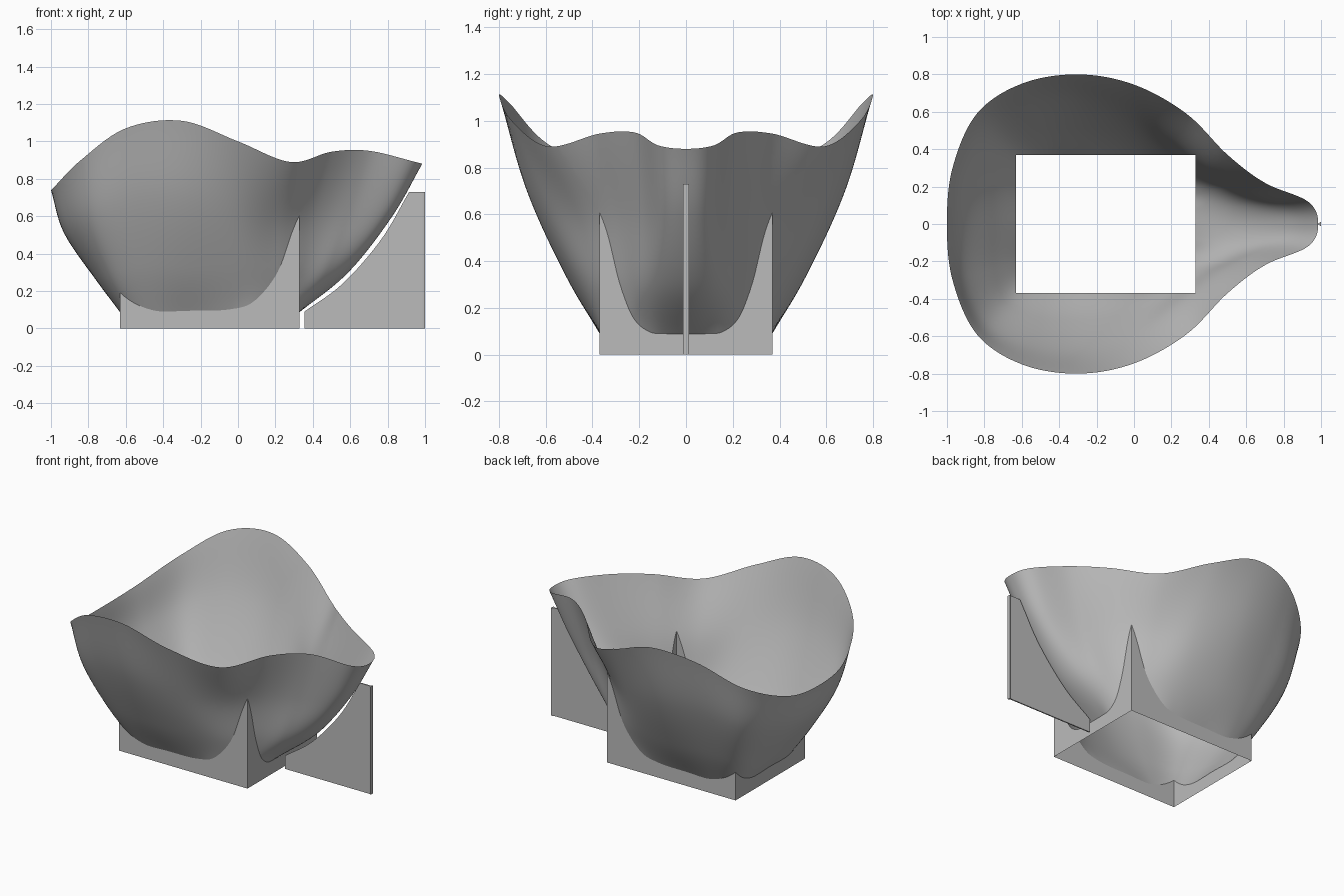
import bpy, bmesh
from mathutils import Vector

cube = bpy.data.objects.get("Cube")
if cube:
    bpy.data.objects.remove(cube, do_unlink=True)

grey = bpy.data.materials.new("plain grey")
grey.use_nodes = True
tone = (0.5, 0.5, 0.5, 1)
grey.diffuse_color = tone
grey.node_tree.nodes["Principled BSDF"].inputs["Base Color"].default_value = tone


def finish(name, bm, smooth=False):
    mesh = bpy.data.meshes.new(name)
    bm.normal_update()
    bm.to_mesh(mesh)
    bm.free()
    mesh.materials.append(grey)
    obj = bpy.data.objects.new(name, mesh)
    bpy.context.collection.objects.link(obj)
    if smooth:
        for poly in mesh.polygons:
            poly.use_smooth = True
    return obj


def spline(points, steps, closed):
    """Catmull-Rom curve through the points."""
    n = len(points)
    if closed:
        at = lambda i: points[i % n]
    else:
        ends = (2 * points[0] - points[1], 2 * points[-1] - points[-2])
        at = lambda i: ends[0] if i < 0 else ends[1] if i >= n else points[i]
    out = []
    for i in range(n if closed else n - 1):
        a, b, c, d = (at(i + k) for k in (-1, 0, 1, 2))
        for s in range(steps):
            t = s / steps
            out.append(0.5 * (2 * b + (c - a) * t + (2 * a - 5 * b + 4 * c - d) * t**2
                              + (3 * b - a - 3 * c + d) * t**3))
    return out if closed else out + [points[-1].copy()]


def contour(half):
    """Half outline from back to spout, mirrored across y and smoothed."""
    pts = [Vector(p) for p in half]
    pts += [Vector((p.x, -p.y, p.z)) for p in pts[-2:0:-1]]
    return spline(pts, 10, True)


# Bowl: four contours from the foot up to the wavy rim
foot = contour([(-.615, 0, .07), (-.615, .2, .07), (-.57, .31, .07), (-.45, .355, .07),
                (-.25, .355, .07), (-.05, .355, .07), (.1, .345, .08), (.26, .25, .08),
                (.315, .16, .08), (.32, .08, .08), (.32, 0, .08)])
lower = contour([(-.76, 0, .26), (-.75, .24, .27), (-.68, .42, .3), (-.5, .5, .34),
                 (-.26, .51, .33), (0, .47, .32), (.2, .37, .28), (.36, .26, .3),
                 (.47, .19, .3), (.56, .1, .3), (.59, 0, .3)])
upper = contour([(-.93, 0, .51), (-.9, .28, .53), (-.79, .53, .6), (-.56, .65, .7),
                 (-.28, .68, .7), (0, .6, .63), (.22, .45, .58), (.42, .29, .6),
                 (.59, .19, .6), (.78, .1, .6), (.825, 0, .6)])
rim = contour([(-1, 0, .74), (-.97, .3, .77), (-.84, .59, .9), (-.6, .75, 1.07),
               (-.3, .8, 1.11), (0, .745, 1), (.28, .59, .89), (.5, .37, .945),
               (.7, .22, .95), (.93, .12, .895), (.985, 0, .88)])

bm = bmesh.new()
columns = [[bm.verts.new(p) for p in spline(list(c), 10, False)]
           for c in zip(foot, lower, upper, rim)]
for i, right in enumerate(columns):
    left = columns[i - 1]
    for j in range(len(left) - 1):
        bm.faces.new((left[j], left[j + 1], right[j + 1], right[j]))

# Open the bowl over the rectangular base
x0, x1, y1 = -.63, .33, .37
for co, no in (((x0, 0, 0), (1, 0, 0)), ((x1, 0, 0), (1, 0, 0)),
               ((0, y1, 0), (0, 1, 0)), ((0, -y1, 0), (0, 1, 0))):
    bmesh.ops.bisect_plane(bm, geom=bm.verts[:] + bm.edges[:] + bm.faces[:],
                           dist=1e-5, plane_co=co, plane_no=no)


def inside(p, e=0.0):
    return x0 - e < p.x < x1 + e and abs(p.y) < y1 + e


bmesh.ops.delete(bm, geom=[f for f in bm.faces if inside(f.calc_center_median())],
                 context='FACES')

# Base walls: drop the opening's edge straight down to the ground
walls = bmesh.new()
for e in bm.edges:
    if e.is_boundary and all(inside(v.co, 1e-3) for v in e.verts):
        a, b = (v.co for v in e.verts)
        quad = (a, b, Vector((b.x, b.y, 0)), Vector((a.x, a.y, 0)))
        walls.faces.new([walls.verts.new(p) for p in quad])
bmesh.ops.remove_doubles(walls, verts=walls.verts[:], dist=1e-5)
bmesh.ops.recalc_face_normals(walls, faces=walls.faces[:])
finish("bowl", bm, True)
finish("base_walls", walls)


def prism(name, outline, offset):
    """Extrude a flat outline by the offset."""
    bm = bmesh.new()
    face = bm.faces.new([bm.verts.new(p) for p in outline])
    new = bmesh.ops.extrude_face_region(bm, geom=[face])["geom"]
    bmesh.ops.translate(bm, vec=offset,
                        verts=[v for v in new if isinstance(v, bmesh.types.BMVert)])
    bmesh.ops.recalc_face_normals(bm, faces=bm.faces[:])
    return finish(name, bm)


# Spout support: thin fin with a curved top and a wedge along its outer edge
slope = spline([Vector((x, -.004, z)) for x, z in
                ((.355, .09), (.56, .24), (.765, .475), (.915, .73))], 8, False)
fin = [Vector((.355, -.004, 0))] + slope + [Vector((.99, -.004, .73)), Vector((.99, -.004, 0))]
prism("spout_fin", fin, (0, .008, 0))
prism("fin_edge", [(.98, 0, 0), (1, -.012, 0), (1, .012, 0)], (0, 0, .73))
